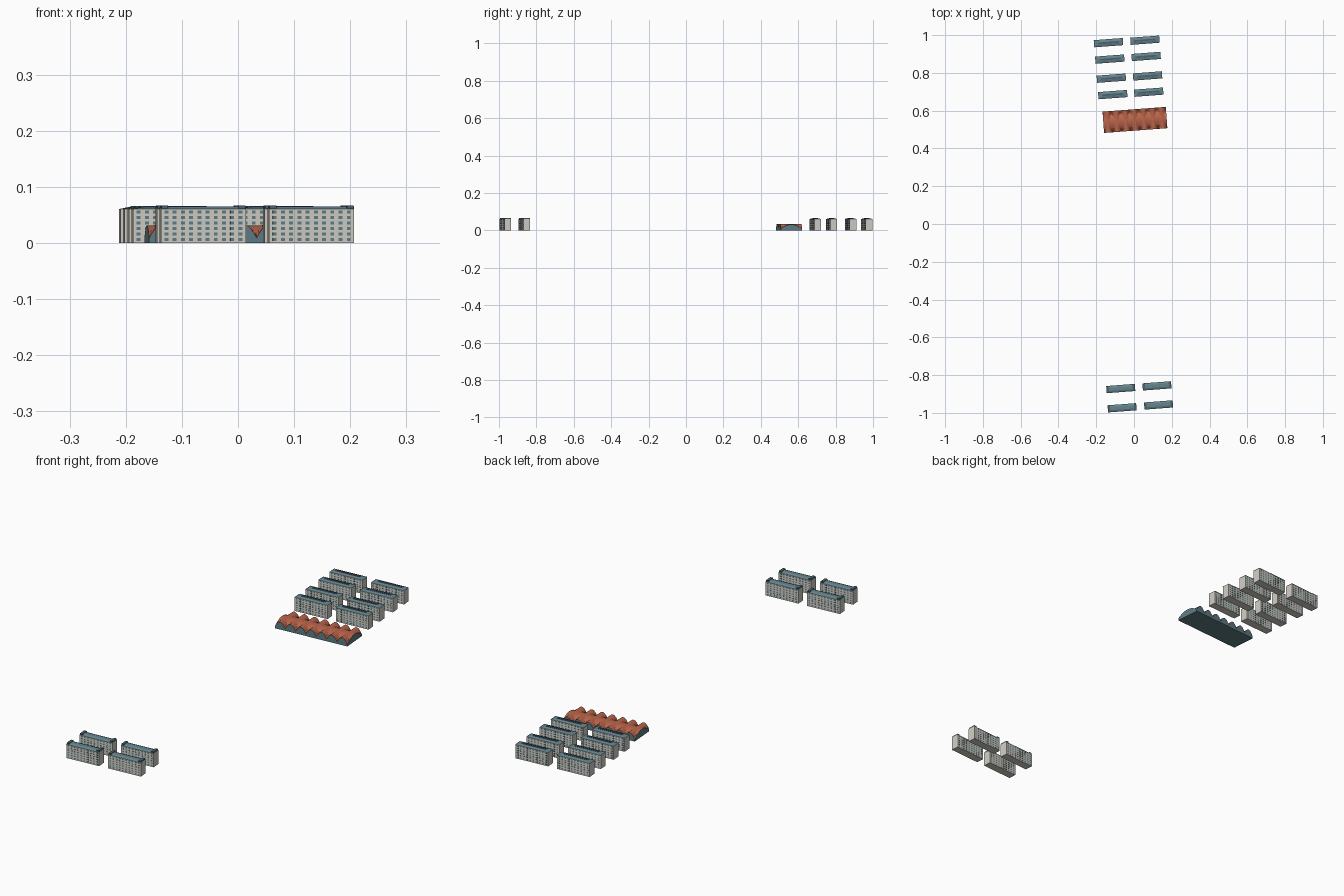
import bpy, bmesh, math
from mathutils import Matrix

if "Cube" in bpy.data.objects:
    bpy.data.objects.remove(bpy.data.objects["Cube"])

TILT = math.radians(4.3)
L, W, WALL_H = 0.152, 0.036, 0.0605


def material(name, rgb):
    m = bpy.data.materials.new(name)
    m.diffuse_color = (*rgb, 1)
    m.use_nodes = True
    m.node_tree.nodes["Principled BSDF"].inputs["Base Color"].default_value = m.diffuse_color
    return m


wall_mat = material("wall", (0.62, 0.60, 0.54))
roof_mat = material("roof", (0.13, 0.23, 0.27))
dark_mat = material("dark_roof", (0.07, 0.12, 0.15))
glass_mat = material("glass", (0.11, 0.20, 0.23))
tile_mat = material("tile", (0.50, 0.13, 0.07))


def box(bm, c, s):
    bmesh.ops.create_cube(bm, size=1, matrix=Matrix.Translation(c) @ Matrix.Diagonal((*s, 1)))


def frustum(bm, lx, ly, z0, tx, ty, z1):
    """Box whose top is smaller than its base."""
    r = bmesh.ops.create_cube(bm, size=1)
    for v in r["verts"]:
        up = v.co.z > 0
        v.co.x *= tx if up else lx
        v.co.y *= ty if up else ly
        v.co.z = z1 if up else z0


def finish(bm, name, *mats):
    me = bpy.data.meshes.new(name)
    bm.to_mesh(me)
    bm.free()
    for m in mats:
        me.materials.append(m)
    return me


def place(me, name, x, y):
    o = bpy.data.objects.new(name, me)
    o.location = (x, y, 0)
    o.rotation_euler.z = TILT
    bpy.context.collection.objects.link(o)


# Apartment block walls
bm = bmesh.new()
box(bm, (0, 0, WALL_H / 2), (L, W, WALL_H))
walls = finish(bm, "walls", wall_mat)

# Window grid on both long sides
bm = bmesh.new()
for side in (-1, 1):
    for i in range(10):
        for j in range(6):
            box(bm, ((i - 4.5) * 0.0147, side * W / 2, 0.0065 + j * 0.0098), (0.007, 0.001, 0.0048))
windows = finish(bm, "windows", glass_mat)

# Northern roofs: hipped with a dark raised ridge
bm = bmesh.new()
frustum(bm, L + 0.002, W + 0.002, WALL_H, L - 0.036, 0.012, 0.0645)
hip_roof = finish(bm, "hip_roof", roof_mat)
bm = bmesh.new()
box(bm, (0, 0, 0.065), (L - 0.04, 0.009, 0.002))
ridge = finish(bm, "roof_ridge", dark_mat)

# Southern roofs: shallow slope with a cap at each end
bm = bmesh.new()
frustum(bm, L, W + 0.002, WALL_H, L, 0.016, 0.065)
long_roof = finish(bm, "long_roof", roof_mat)
bm = bmesh.new()
for s in (-1, 1):
    box(bm, (s * (L / 2 - 0.007), 0, 0.064), (0.012, W - 0.003, 0.006))
caps = finish(bm, "roof_caps", dark_mat)

north = [(-0.135, 0.960), (0.058, 0.973), (-0.128, 0.873), (0.064, 0.887),
         (-0.120, 0.772), (0.072, 0.784), (-0.1125, 0.685), (0.078, 0.698)]
south = [(-0.070, -0.871), (0.1215, -0.857), (-0.063, -0.973), (0.130, -0.958)]
for label, spots, roof in (("north", north, (hip_roof, ridge)), ("south", south, (long_roof, caps))):
    for x, y in spots:
        for me in (walls, windows, *roof):
            place(me, f"{label}_block_{me.name}", x, y)

# Vaulted hall: seven cross vaults over one long vault
HL, HW, BAYS, SEG = 0.336, 0.113, 7, 10
bm = bmesh.new()
bmesh.ops.create_grid(bm, x_segments=BAYS * SEG, y_segments=16, size=0.5)
for v in bm.verts:
    u = (v.co.x + 0.5) * BAYS
    t = 2 * abs(u - math.floor(u + 1e-5)) - 1
    cross = 0.009 + 0.0245 * (1 - t * t)
    main = 0.009 + 0.0225 * (1 - (2 * v.co.y) ** 2)
    v.co = (v.co.x * HL, v.co.y * HW, max(cross, main) if abs(v.co.x) < 0.4999 else main)
for f in bm.faces:
    f.normal_update()
rim = [e for e in bm.edges if e.is_boundary]
ext = bmesh.ops.extrude_edge_only(bm, edges=rim)["geom"]
for g in ext:
    if isinstance(g, bmesh.types.BMVert):
        g.co.z = 0
    elif isinstance(g, bmesh.types.BMFace):
        g.material_index = 1
base = bmesh.ops.contextual_create(bm, geom=[g for g in ext if isinstance(g, bmesh.types.BMEdge) and g.is_boundary])
for f in base["faces"]:
    f.material_index = 1
bmesh.ops.recalc_face_normals(bm, faces=bm.faces)
place(finish(bm, "vaulted_hall", tile_mat, glass_mat), "vaulted_hall", 0.005, 0.551)
